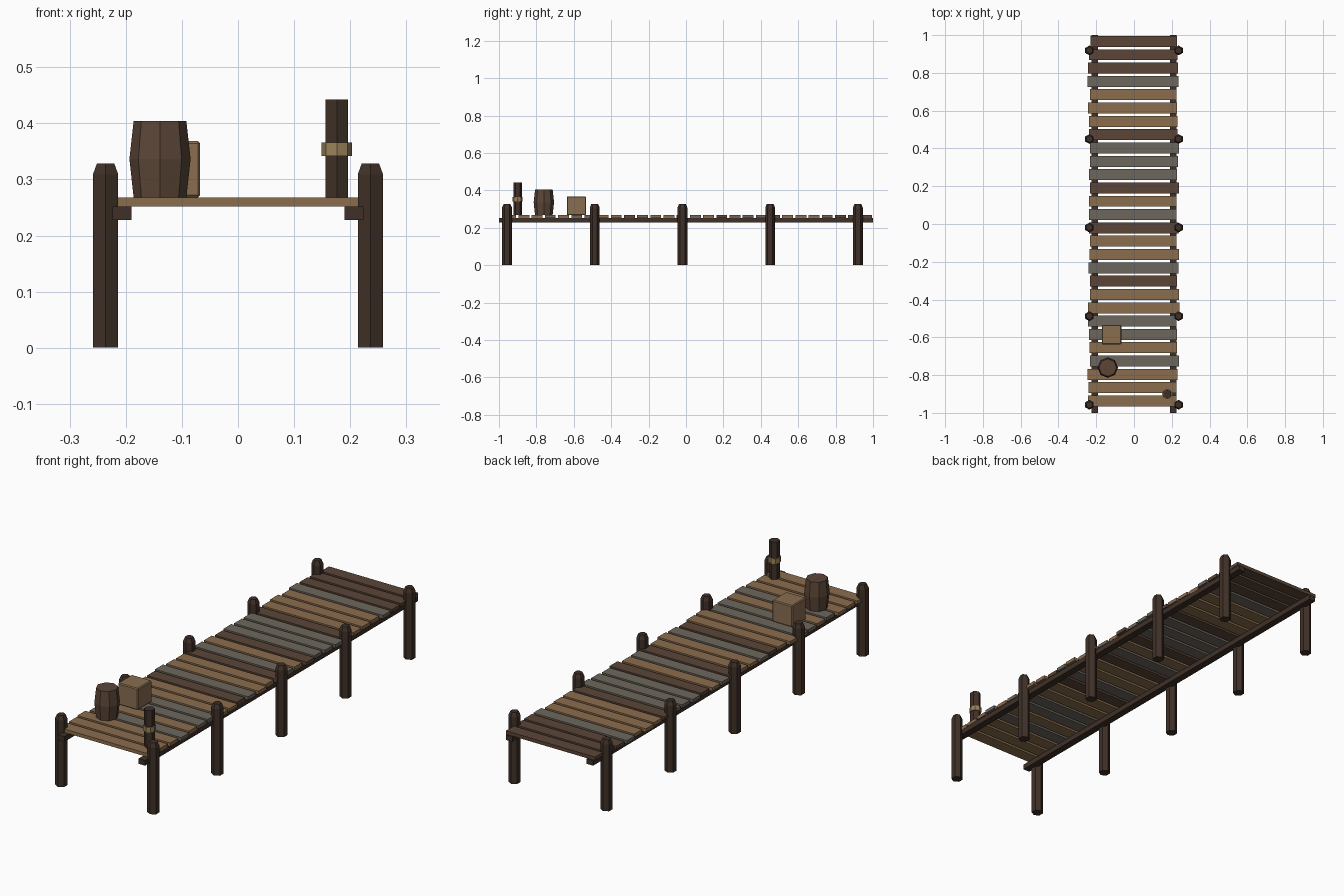
import bpy, bmesh, random
from math import pi, sin, cos

if "Cube" in bpy.data.objects:
    bpy.data.objects.remove(bpy.data.objects["Cube"])

random.seed(4)


def material(name, rgb):
    m = bpy.data.materials.new(name)
    m.diffuse_color = (*rgb, 1)
    m.use_nodes = True
    m.node_tree.nodes["Principled BSDF"].inputs["Base Color"].default_value = m.diffuse_color
    return m


TAN = material("tan_wood", (0.26, 0.155, 0.075))
BROWN = material("brown_wood", (0.105, 0.06, 0.038))
GREY = material("weathered_wood", (0.155, 0.135, 0.108))
DARK = material("dark_wood", (0.05, 0.03, 0.021))
CRATE = material("crate_wood", (0.25, 0.155, 0.08))
ROPE = material("rope", (0.33, 0.23, 0.105))


def finish(name, bm, mat, location):
    mesh = bpy.data.meshes.new(name)
    bmesh.ops.recalc_face_normals(bm, faces=bm.faces)
    bm.to_mesh(mesh)
    bm.free()
    mesh.materials.append(mat)
    ob = bpy.data.objects.new(name, mesh)
    ob.location = location
    bpy.context.collection.objects.link(ob)
    return ob


def box(name, size, location, mat, bevel=0):
    bm = bmesh.new()
    bmesh.ops.create_cube(bm, size=1)
    bmesh.ops.scale(bm, vec=size, verts=bm.verts)
    if bevel:
        bmesh.ops.bevel(bm, geom=bm.edges[:], offset=bevel, segments=1, affect='EDGES')
    return finish(name, bm, mat, location)


def lathe(name, profile, sides, location, mat):
    """Faceted solid from (radius, height) rings, one corner facing the front."""
    bm = bmesh.new()
    rings = []
    for r, z in profile:
        angles = [-pi / 2 + 2 * pi * i / sides for i in range(sides)]
        rings.append([bm.verts.new((r * cos(a), r * sin(a), z)) for a in angles])
    for lo, hi in zip(rings, rings[1:]):
        for i in range(sides):
            j = (i + 1) % sides
            bm.faces.new((lo[i], lo[j], hi[j], hi[i]))
    bm.faces.new(rings[0][::-1])
    bm.faces.new(rings[-1])
    return finish(name, bm, mat, location)


# Posts and long beams on both sides
for side, x in (("left", -1), ("right", 1)):
    box(f"{side}_beam", (0.034, 2.0, 0.024), (x * 0.207, 0, 0.240), DARK)
    for i in range(5):
        lathe(f"{side}_post_{i + 1}", [(0.026, 0), (0.026, 0.309), (0.018, 0.328)], 6,
              (x * 0.236, -0.957 + i * 0.469, 0), DARK)

# Deck planks, front to back (t = tan, g = grey, b = brown)
woods = {"t": TAN, "g": GREY, "b": BROWN}
for i, c in enumerate("tttgtggttbgttbgtbgggbtttgbbb"):
    left = -0.24 + random.uniform(-0.007, 0.009)
    right = 0.232 + random.uniform(-0.009, 0.009)
    box(f"plank_{i + 1}", (right - left, 0.058, 0.016),
        ((left + right) / 2, -0.937 + i * 0.0705, 0.260), woods[c])

# Barrel
lathe("barrel", [(0.047, 0), (0.0545, 0.068), (0.047, 0.136)], 8, (-0.139, -0.76, 0.268), BROWN)

# Crate
box("crate", (0.103, 0.103, 0.1), (-0.119, -0.586, 0.318), CRATE, 0.004)

# Mooring post with rope band
lathe("mooring_post", [(0.0235, 0), (0.0235, 0.174)], 6, (0.176, -0.9, 0.268), DARK)
lathe("rope_band", [(0.027, 0), (0.027, 0.024)], 8, (0.176, -0.9, 0.342), ROPE)
